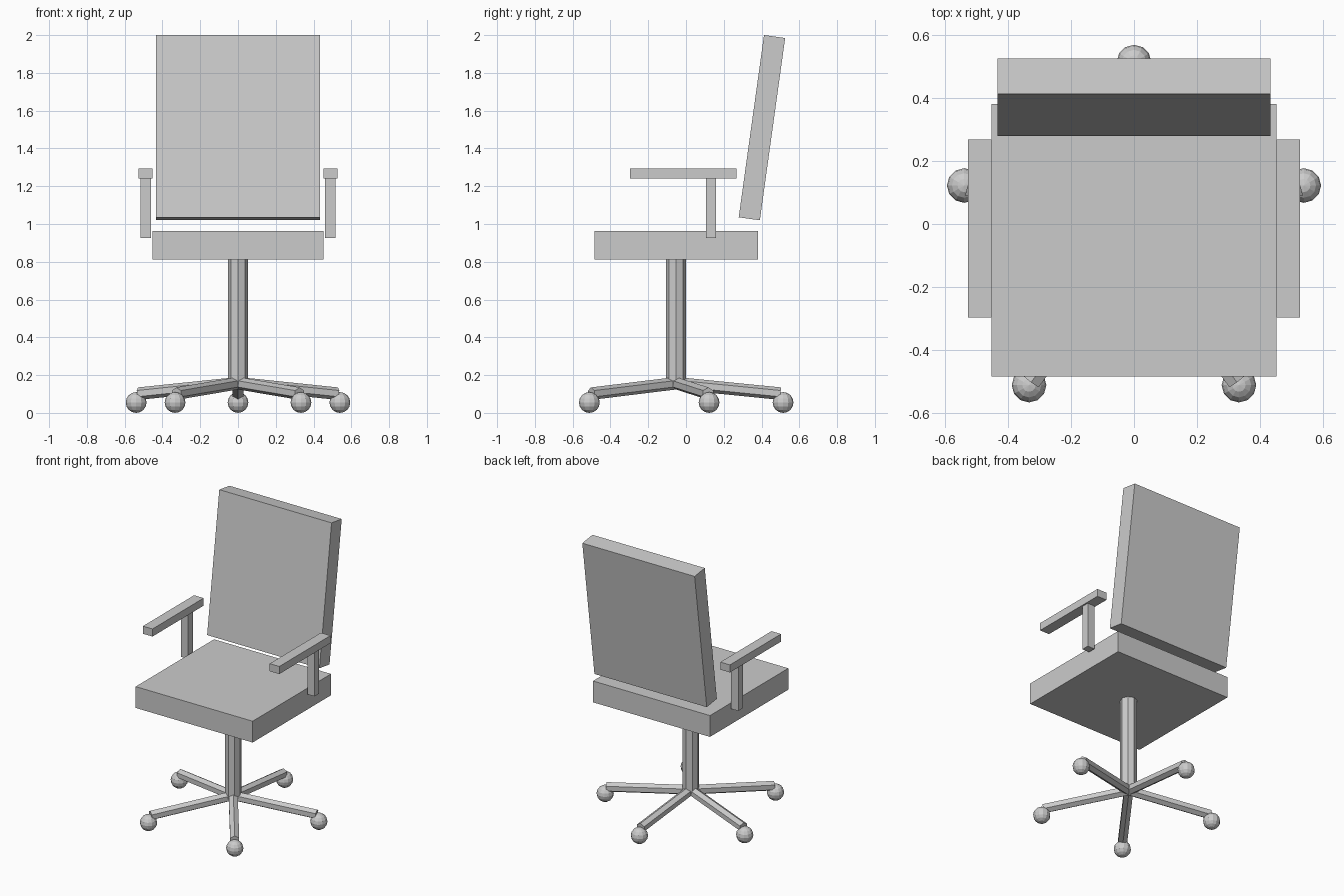
import bpy
from math import radians, cos, sin, pi
from mathutils import Vector, Matrix

if "Cube" in bpy.data.objects:
    bpy.data.objects.remove(bpy.data.objects["Cube"])


def box(name, lo, hi, tilt=0.0):
    lo, hi = Vector(lo), Vector(hi)
    bpy.ops.mesh.primitive_cube_add(size=1, location=(lo + hi) / 2, rotation=(tilt, 0, 0))
    ob = bpy.context.object
    ob.name = name
    ob.scale = hi - lo
    return ob


def rod(name, a, b, radius, sides):
    # prism between two points, local y kept as upright as possible
    a, b = Vector(a), Vector(b)
    z = (b - a).normalized()
    ref = Vector((0, 0, 1)) if abs(z.z) < 0.9 else Vector((0, 1, 0))
    x = ref.cross(z).normalized()
    y = z.cross(x)
    bpy.ops.mesh.primitive_cylinder_add(vertices=sides, radius=radius, depth=(b - a).length)
    ob = bpy.context.object
    ob.name = name
    ob.matrix_world = Matrix.Translation((a + b) / 2) @ Matrix((x, y, z)).transposed().to_4x4()
    return ob


# Seat cushion
box("seat", (-0.452, -0.484, 0.813), (0.452, 0.381, 0.962))

# Reclined backrest
box("backrest", (-0.434, 0.402 - 0.0565, 1.51 - 0.487),
    (0.434, 0.402 + 0.0565, 1.51 + 0.487), tilt=-radians(7.9))

# Armrests and their posts
for side, s in (("left", -1), ("right", 1)):
    xs = sorted((s * 0.453, s * 0.527))
    box(side + "_armrest", (xs[0], -0.297, 1.24), (xs[1], 0.268, 1.293))
    xs = sorted((s * 0.461, s * 0.516))
    box(side + "_arm_post", (xs[0], 0.107, 0.927), (xs[1], 0.16, 1.24))

# Central column
CY = -0.053
rod("column", (0, CY, 0.15), (0, CY, 0.82), 0.054, 8)

# Five-star base with ball casters
for i in range(5):
    a = pi / 2 + i * 2 * pi / 5
    d = Vector((cos(a), sin(a), 0))
    hub = Vector((0, CY, 0))
    rod(f"base_leg_{i + 1}", hub + Vector((0, 0, 0.157)),
        hub + d * 0.553 + Vector((0, 0, 0.102)), 0.033, 6)
    bpy.ops.mesh.primitive_uv_sphere_add(segments=12, ring_count=8, radius=0.055,
                                         location=hub + d * 0.567 + Vector((0, 0, 0.055)))
    bpy.context.object.name = f"caster_{i + 1}"
